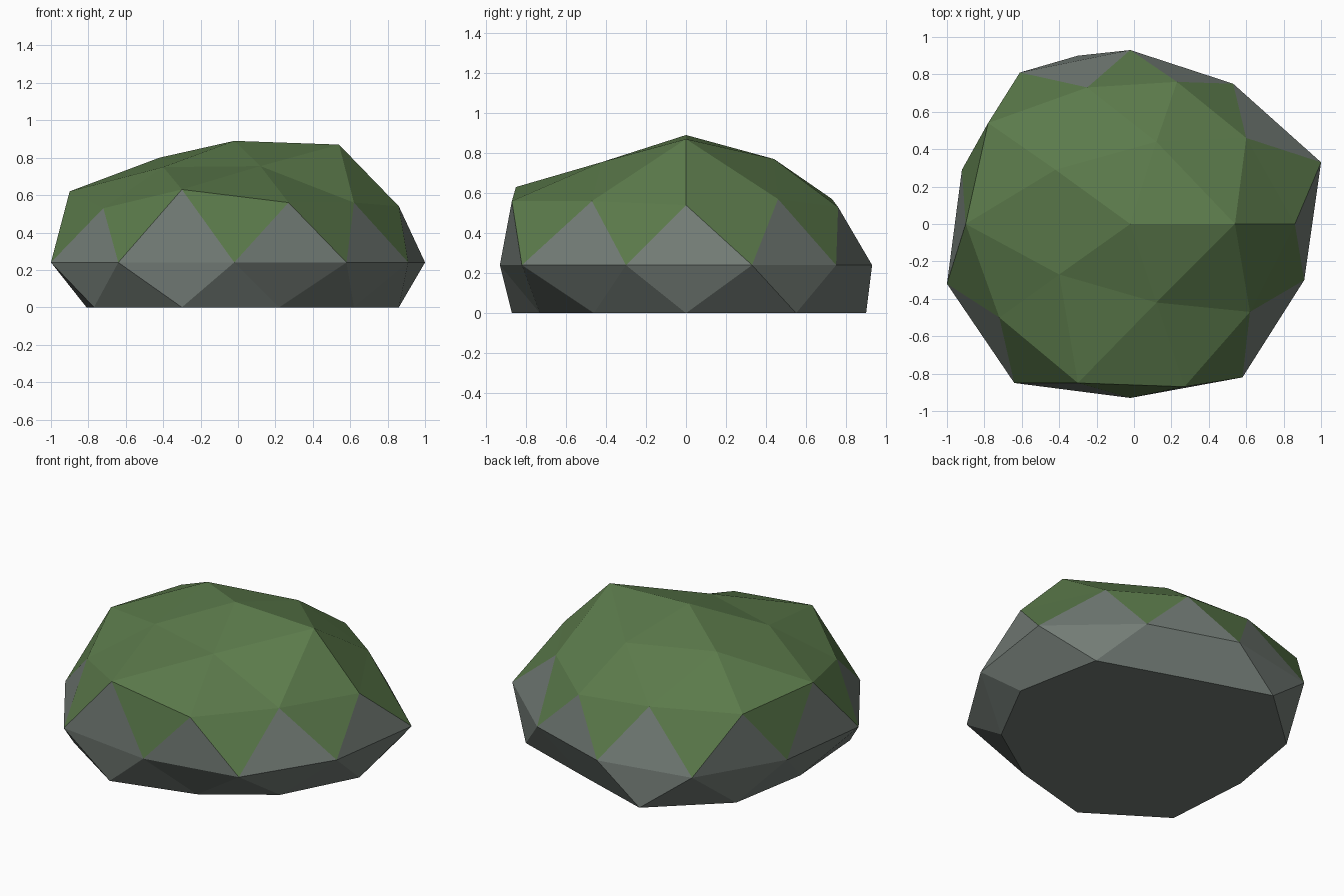
import bpy
import bmesh

if "Cube" in bpy.data.objects:
    bpy.data.objects.remove(bpy.data.objects["Cube"])


def flat_colour(name, rgb):
    mat = bpy.data.materials.new(name)
    mat.diffuse_color = (*rgb, 1)
    mat.use_nodes = True
    mat.node_tree.nodes["Principled BSDF"].inputs["Base Color"].default_value = mat.diffuse_color
    return mat


# Rings of the boulder, counter-clockwise from +x
base = [(.86, 0), (.75, .55), (.22, .73), (-.3, .9), (-.72, .52),
        (-.81, 0), (-.77, -.56), (-.3, -.87), (.22, -.73), (.62, -.46)]
girdle = [(1, .33), (.53, .75), (-.02, .93), (-.61, .81), (-.92, .29),
          (-1, -.32), (-.64, -.85), (-.02, -.93), (.58, -.82), (.91, -.3)]
shoulder = [(.86, 0, .54), (.6, .46, .57), (.23, .76, .53), (-.25, .73, .57),
            (-.78, .54, .59), (-.9, 0, .62), (-.72, -.5, .53),
            (-.3, -.85, .63), (.27, -.87, .56), (.62, -.47, .56)]
crown = [(.54, 0, .87), (.12, .44, .77), (-.42, .29, .8),
         (-.4, -.27, .75), (.12, -.42, .755)]

bm = bmesh.new()
B = [bm.verts.new((x, y, 0)) for x, y in base]
G = [bm.verts.new((x, y, .24)) for x, y in girdle]
S = [bm.verts.new(p) for p in shoulder]
C = [bm.verts.new(p) for p in crown]
peak = bm.verts.new((-.02, 0, .89))

# Flat underside
bm.faces.new(B[::-1])

# Zigzag bands below and above the girdle
for k in range(10):
    n = (k + 1) % 10
    bm.faces.new((B[k], G[k], G[k - 1]))
    bm.faces.new((B[k], B[n], G[k]))
    bm.faces.new((G[k - 1], G[k], S[k]))
    bm.faces.new((G[k], S[n], S[k]))

# Facets of the crown
for k in range(5):
    n = (k + 1) % 5
    a, b, c = S[2 * k], S[2 * k + 1], S[(2 * k + 2) % 10]
    bm.faces.new((C[k], a, b))
    bm.faces.new((C[k], b, C[n]))
    bm.faces.new((C[n], b, c))
    bm.faces.new((peak, C[k], C[n]))

# Moss covers the higher facets, bare stone below
bm.normal_update()
for f in bm.faces:
    f.material_index = int(sum(v.co.z for v in f.verts) / len(f.verts) > .4)

mesh = bpy.data.meshes.new("mossy_boulder")
bm.to_mesh(mesh)
bm.free()
mesh.materials.append(flat_colour("grey_stone", (.17, .2, .18)))
mesh.materials.append(flat_colour("green_moss", (.105, .195, .07)))
boulder = bpy.data.objects.new("mossy_boulder", mesh)
bpy.context.collection.objects.link(boulder)
